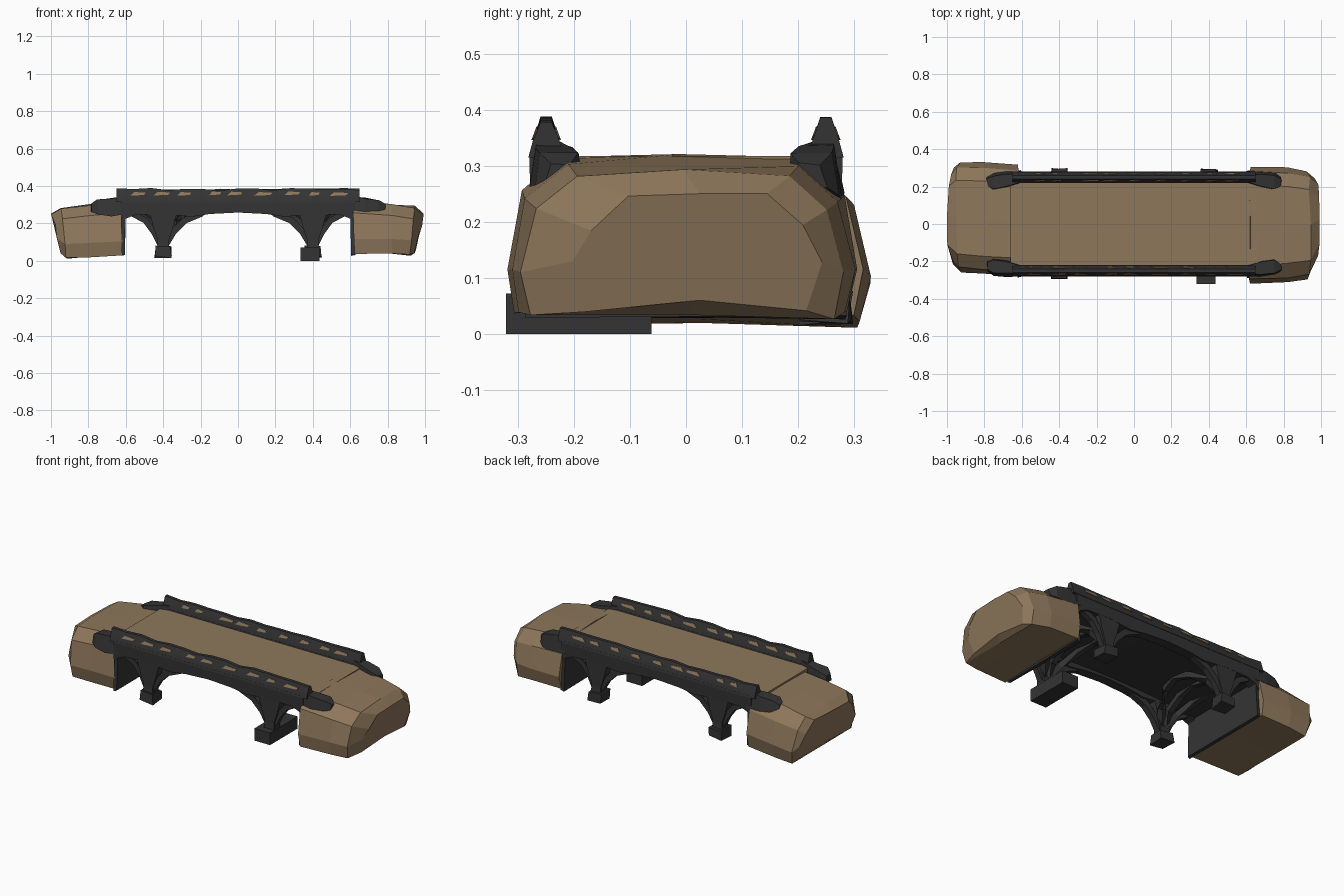
import bpy, bmesh, math, random
from mathutils import Vector

if "Cube" in bpy.data.objects:
    bpy.data.objects.remove(bpy.data.objects["Cube"])

random.seed(4)


def material(name, rgb):
    m = bpy.data.materials.new(name)
    m.diffuse_color = (*rgb, 1)
    m.use_nodes = True
    m.node_tree.nodes["Principled BSDF"].inputs["Base Color"].default_value = m.diffuse_color
    return m


EARTH = material("brown_earth", (0.27, 0.185, 0.105))
STONE = material("dark_stone", (0.034, 0.034, 0.035))


def loft(name, rings, mat, jitter=0.0):
    """Skin equal-length rings of points and cap both ends."""
    bm = bmesh.new()
    rows = []
    for ring in rings:
        row = []
        for p in ring:
            q = Vector(p) + Vector(random.uniform(-jitter, jitter) for _ in range(3))
            row.append(bm.verts.new(q))
        rows.append(row)
    n = len(rows[0])
    for a, b in zip(rows, rows[1:]):
        for i in range(n):
            bm.faces.new((a[i], a[(i + 1) % n], b[(i + 1) % n], b[i]))
    bm.faces.new(rows[0])
    bm.faces.new(rows[-1])
    bmesh.ops.recalc_face_normals(bm, faces=bm.faces)
    me = bpy.data.meshes.new(name)
    bm.to_mesh(me)
    bm.free()
    me.materials.append(mat)
    ob = bpy.data.objects.new(name, me)
    bpy.context.collection.objects.link(ob)
    return ob


def box(name, x, y, z, mat, jitter=0.0):
    ring = lambda h: [(x[0], y[0], h), (x[1], y[0], h), (x[1], y[1], h), (x[0], y[1], h)]
    return loft(name, [ring(z[0]), ring(z[1])], mat, jitter)


def beam(name, path, mat=STONE):
    """Square strut through (x, y, z, half width) stations."""
    pts = [Vector(p[:3]) for p in path]
    rings = []
    for i, p in enumerate(pts):
        d = (pts[min(i + 1, len(pts) - 1)] - pts[max(i - 1, 0)]).normalized()
        side = d.cross(Vector((0, 1, 0)) if abs(d.y) < 0.7 else Vector((1, 0, 0))).normalized()
        up = d.cross(side)
        w = path[i][3]
        rings.append([p + side * (a * w) + up * (b * w)
                      for a, b in ((-1, -1), (1, -1), (1, 1), (-1, 1))])
    return loft(name, rings, mat)


# Earth banks at both ends: stations of x, y low, y high, bottom, top, lean
def bank(name, stations):
    rings = []
    for x, lo, hi, zb, zt, lean in stations:
        prof = [(lo + .02, zb), (lo, zb + .08), (lo + .03, zt - .06), (lo + .1, zt),
                ((lo + hi) / 2, zt + .005), (hi - .1, zt), (hi - .03, zt - .06),
                (hi, zb + .08), (hi - .02, zb), ((lo + hi) / 2, zb + .01)]
        rings.append([(x + lean * (zt - z) / (zt - zb), y, z) for y, z in prof])
    loft(name, rings, EARTH, 0.006)


bank("left_earth_bank", [(-.995, -.21, .30, .04, .25, .05), (-.95, -.26, .33, .012, .28, .03),
                         (-.8, -.27, .325, .02, .297, 0), (-.62, -.28, .32, .03, .312, 0)])
bank("right_earth_bank", [(.995, -.20, .24, .045, .25, -.05), (.94, -.30, .28, .03, .287, -.02),
                          (.82, -.315, .30, .035, .30, 0), (.62, -.325, .31, .04, .312, 0)])

# Earth road on top, dark arched vault under it
box("earth_road", (-.66, .66), (-.245, .245), (.295, .318), EARTH)
rings = []
for i in range(13):
    x = -.62 + 1.24 * i / 12
    z = .272 - .035 * (x / .62) ** 2
    rings.append([(x, -.245, z), (x, .245, z), (x, .245, .297), (x, -.245, .297)])
loft("deck_underside", rings, STONE)

for sx in (-1, 1):
    # Dark lining on the inner end of each bank
    loft("abutment_lining", [[(sx * x, -.285, .03), (sx * x, .285, .03),
                              (sx * x, .27, .3), (sx * x, -.27, .3)] for x in (.603, .625)],
         STONE, 0.004)

for sy in (-1, 1):
    y = sy * .25
    # Side girder with arched lower edge
    edge = [(-.625, .19), (-.6, .225), (-.55, .245), (-.4, .25), (-.25, .235), (-.15, .25),
            (0, .258), (.15, .25), (.25, .235), (.4, .25), (.55, .245), (.6, .225), (.625, .19)]
    loft("side_girder", [[(x, y - .028, z), (x, y + .028, z), (x, y + .03, .325), (x, y - .03, .325)]
                         for x, z in edge], STONE)

    # Parapet narrowing to a thin crest
    rings = []
    for i in range(15):
        x = -.65 + 1.3 * i / 14
        top = .383 + random.uniform(-.008, .006)
        rings.append([(x, y - .032, .315), (x, y + .032, .315), (x, y + .024, .345),
                      (x, y + .010, top), (x, y - .010, top), (x, y - .024, .345)])
    loft("parapet", rings, STONE)

    # Worn earth patches on the parapet faces
    for i in range(9):
        x = -.52 + .13 * i + random.uniform(-.03, .03)
        w, b = random.uniform(.025, .05), random.uniform(.346, .352)
        for s in (-1, 1):
            def face(off):
                out = []
                for px, pz in ((x - w, b), (x + w * .8, b + .004), (x + w, b + .016), (x - w * .5, b + .02)):
                    py = .024 - .014 * (pz - .345) / .038 + off
                    out.append((px, y + s * py, pz))
                return out
            loft("earth_patch", [face(-.003), face(.003)], EARTH)

    for sx in (-1, 1):
        # Stone shoulders where the parapet runs into the bank
        loft("parapet_shoulder",
             [[(sx * x, sy * a, zb), (sx * x, sy * b, zb), (sx * x, sy * (b - .015), zt), (sx * x, sy * (a + .01), zt)]
              for x, a, b, zb, zt in ((.785, .195, .255, .26, .305), (.75, .18, .275, .25, .325),
                                      (.68, .19, .28, .24, .335), (.6, .215, .28, .25, .345))],
             STONE, 0.004)

        # Pier post flaring upward
        px = sx * .40
        loft("pier_post", [[(px - w, y - d, z), (px + w, y - d, z), (px + w, y + d, z), (px - w, y + d, z)]
                           for z, w, d in ((.06, .033, .03), (.11, .03, .026), (.17, .05, .026), (.3, .085, .028))],
             STONE)
        # Curved struts beside the post, toward the span and toward the bank
        beam("span_strut", [(sx * .385, y, .09, .018), (sx * .345, y, .155, .017),
                            (sx * .285, y, .215, .017), (sx * .19, y, .255, .017)])
        beam("bank_strut", [(sx * .415, y, .09, .018), (sx * .45, y, .155, .016),
                            (sx * .495, y, .215, .016), (sx * .56, y, .25, .016)])
        # Cross struts reaching inward under the deck
        for dx in (-.1, 0, .1):
            beam("cross_strut", [(px, y, .11, .018), (px + dx * .5, sy * .19, .19, .016),
                                 (px + dx, sy * .10, .245, .016), (px + dx * 1.2, 0, .27, .016)])
        # Feet: one large footing block, three small ones
        if sx == 1 and sy == -1:
            box("large_footing", (.333, .437), (-.322, -.062), (0, .072), STONE)
        else:
            box("small_footing", (px - .043, px + .043), (y - .045, y + .045), (.02, .075), STONE, 0.006)
